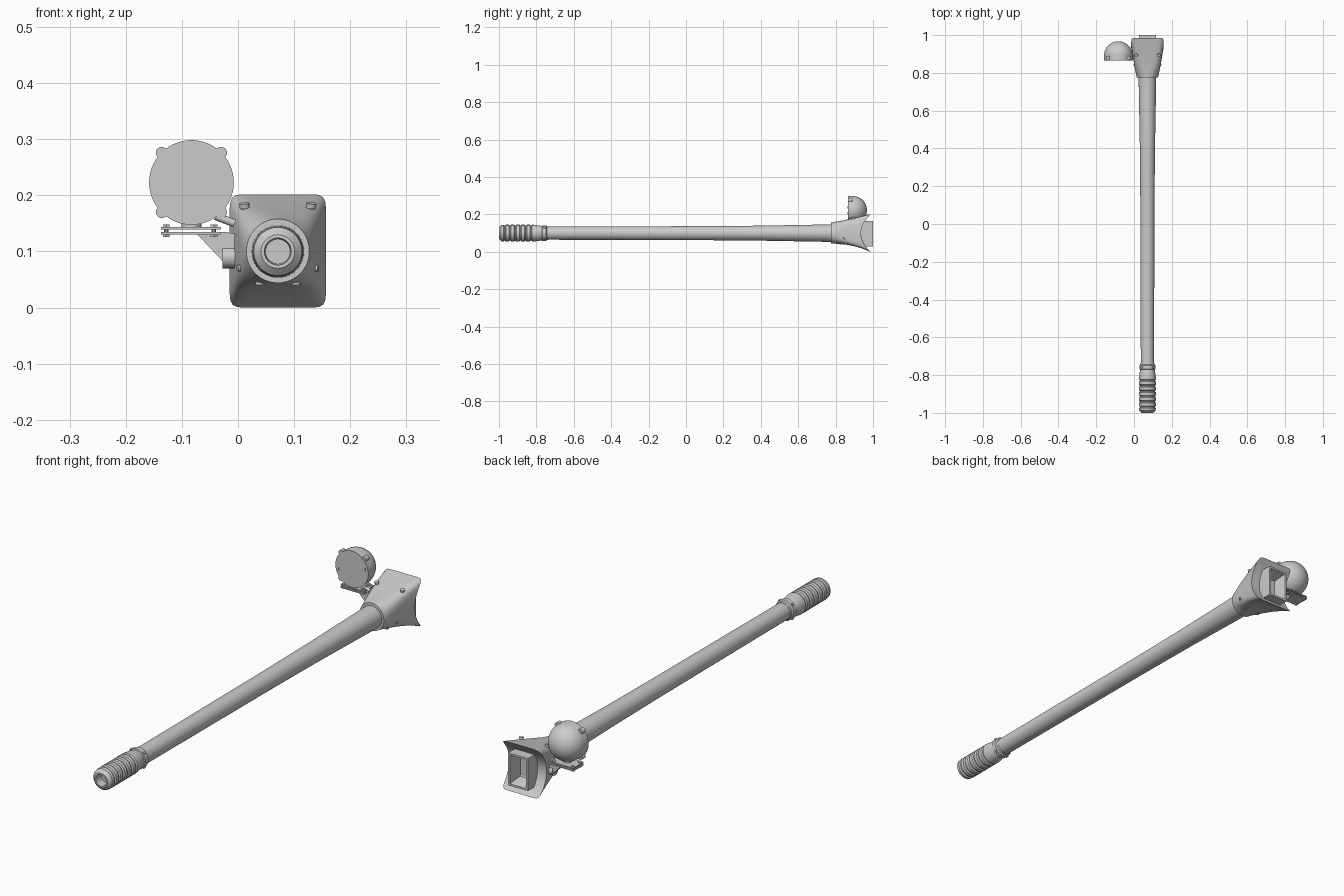
import bpy, bmesh, math
from mathutils import Vector, Matrix

if "Cube" in bpy.data.objects:
    bpy.data.objects.remove(bpy.data.objects["Cube"])

AX, AZ = 0.071, 0.10          # tube axis
GREY = bpy.data.materials.new("grey")
GREY.diffuse_color = (0.6, 0.6, 0.6, 1)
GREY.use_nodes = True
GREY.node_tree.nodes["Principled BSDF"].inputs["Base Color"].default_value = GREY.diffuse_color


def finish(bm, name, angle=35):
    bmesh.ops.recalc_face_normals(bm, faces=bm.faces)
    me = bpy.data.meshes.new(name)
    bm.to_mesh(me)
    bm.free()
    me.materials.append(GREY)
    ob = bpy.data.objects.new(name, me)
    bpy.context.collection.objects.link(ob)
    bpy.ops.object.select_all(action='DESELECT')
    ob.select_set(True)
    bpy.context.view_layer.objects.active = ob
    bpy.ops.object.shade_smooth_by_angle(angle=math.radians(angle))
    return ob


def loft(name, rings, angle=35):
    """Skin a list of equal-length point rings and cap both ends."""
    bm = bmesh.new()
    vs = [[bm.verts.new(p) for p in r] for r in rings]
    n = len(rings[0])
    for a, b in zip(vs, vs[1:]):
        for i in range(n):
            j = (i + 1) % n
            bm.faces.new((a[i], a[j], b[j], b[i]))
    bm.faces.new(vs[0])
    bm.faces.new(vs[-1])
    return finish(bm, name, angle)


def lathe(name, profile, cx, cz, n=40):
    """Revolve (y, radius) points around an axis parallel to y."""
    return loft(name, [[(cx + r * math.cos(2 * math.pi * i / n), y,
                         cz + r * math.sin(2 * math.pi * i / n)) for i in range(n)]
                       for y, r in profile])


def rod(name, a, b, r, n=16):
    a, b = Vector(a), Vector(b)
    m = Matrix.Translation((a + b) / 2) @ (b - a).to_track_quat('Z', 'Y').to_matrix().to_4x4()
    bm = bmesh.new()
    bmesh.ops.create_cone(bm, cap_ends=True, segments=n, radius1=r, radius2=r,
                          depth=(b - a).length, matrix=m)
    return finish(bm, name)


def prism(name, pts, y0, y1):
    """Extrude an (x, z) outline along y."""
    return loft(name, [[(x, y, z) for x, z in pts] for y in (y0, y1)])


def box(name, x0, x1, y0, y1, z0, z1):
    return prism(name, [(x0, z0), (x1, z0), (x1, z1), (x0, z1)], y0, y1)


# ribbed hand grip with a shallow bore
grip = [(-0.965, 0.001), (-0.965, 0.022), (-1.0, 0.024), (-1.0, 0.030), (-0.988, 0.043)]
for k in range(6):
    y = -0.975 + 0.028 * k
    grip += [(y, 0.045), (y + 0.004, 0.040), (y + 0.008, 0.040), (y + 0.012, 0.045)]
grip += [(-0.815, 0.045), (-0.785, 0.041), (-0.77, 0.038), (-0.768, 0.042),
         (-0.748, 0.042), (-0.744, 0.037), (-0.735, 0.036), (-0.735, 0.001)]
lathe("grip", grip, AX, AZ)

# collar screws
for k in range(4):
    a = math.pi / 4 + k * math.pi / 2
    c, s = math.cos(a), math.sin(a)
    rod("collar_screw", (AX + 0.036 * c, -0.758, AZ + 0.036 * s),
        (AX + 0.046 * c, -0.758, AZ + 0.046 * s), 0.006, 10)

# long tube, widening slowly toward the rear
lathe("tube", [(-0.75, 0.001), (-0.75, 0.035), (0.1, 0.0375), (0.4, 0.040),
               (0.62, 0.044), (0.79, 0.047), (0.79, 0.001)], AX, AZ)


# flared socket: round at the tube, rounded rectangle with a saddle-cut rear edge
def rear(z):
    return 0.935 + 0.051 * min(1, abs(z - AZ) / 0.1) ** 2


def section(t, scale=1.0, back=0.0, n=96):
    p = 2 + 10 * t ** 1.5
    pts = []
    for i in range(n):
        c, s = math.cos(2 * math.pi * i / n), math.sin(2 * math.pi * i / n)
        r = scale * (abs(c) ** p + abs(s) ** p) ** (-1 / p)
        hz = 0.058 + 0.044 * t ** 1.2 if s > 0 else 0.056 + 0.044 * t ** 2.2
        z = AZ + r * s * hz
        # the slice moves from flat to the saddle shape
        full = AZ + r / scale * s * (0.102 if s > 0 else 0.1)
        end = rear(z) if t == 1 else rear(full)
        y = 0.775 + t * (end + back - 0.775)
        pts.append((AX + r * c * (0.056 + 0.030 * t ** 0.9), y, z))
    return pts


loft("flared_socket",
     [section(0, 0.8)] + [section(k / 14) for k in range(15)]
     + [section(1, s) for s in (0.8, 0.6, 0.4, 0.2, 0.02)], 40)

# raised rectangular duct in the rear saddle
bm = bmesh.new()
bmesh.ops.create_cube(bm, size=1, matrix=Matrix.Translation((AX, 0.955, 0.0975))
                      @ Matrix.Diagonal((0.09, 0.09, 0.135, 1)))
mouth = max(bm.faces, key=lambda f: f.calc_center_median().y)
bmesh.ops.inset_region(bm, faces=[mouth], thickness=0.008, use_even_offset=True)
floor = bmesh.ops.extrude_discrete_faces(bm, faces=[mouth])["faces"][0]
mid = floor.calc_center_median()
for v in floor.verts:
    v.co = mid + (v.co - mid) * 0.75 + Vector((0, -0.055, 0))
finish(bm, "rear_duct")

# socket screws, mirrored left and right
for sx in (-1, 1):
    x = AX + sx * 0.056
    rod("top_screw", (x, 0.90, 0.155), (x + sx * 0.004, 0.893, 0.183), 0.006, 12)
    rod("top_screw_head", (x + sx * 0.003, 0.894, 0.178), (x + sx * 0.004, 0.892, 0.186), 0.009, 12)
    rod("side_screw", (AX + sx * 0.055, 0.845, 0.072), (AX + sx * 0.072, 0.84, 0.070), 0.006, 12)
    rod("bottom_screw", (AX + sx * 0.032, 0.83, 0.055), (AX + sx * 0.032, 0.83, 0.040), 0.008, 12)

# domed side unit with a flat front
DX, DZ, DR = -0.083, 0.223, 0.0755
dome = [(0.865, 0.001), (0.865, DR)]
dome += [(0.892 + DR * math.sin(a), max(0.0005, DR * math.cos(a)))
         for a in [k * math.pi / 32 for k in range(17)]]
lathe("dome", dome, DX, DZ, 56)

# lugs around the dome rim and slots on its face
for sx in (-1, 1):
    for sz in (-1, 1):
        rod("dome_lug", (DX + sx * 0.053, 0.867, DZ + sz * 0.053),
            (DX + sx * 0.053, 0.89, DZ + sz * 0.053), 0.0105)
    box("face_slot", DX + sx * 0.061 - 0.001, DX + sx * 0.061 + 0.001, 0.864, 0.867,
        DZ + sx * 0.016 - 0.006, DZ + sx * 0.016 + 0.006)

# clamp plates, bolts, pedestal and arm joining the dome to the socket
for z in (0.130, 0.139):
    box("clamp_plate", -0.137, -0.030, 0.868, 0.935, z, z + 0.005)
for x in (-0.128, -0.043):
    for y in (0.878, 0.925):
        rod("clamp_bolt", (x, y, 0.126), (x, y, 0.148), 0.004, 10)
        rod("clamp_bolt_head", (x, y, 0.143), (x, y, 0.148), 0.007, 6)
        rod("clamp_nut", (x, y, 0.126), (x, y, 0.131), 0.007, 6)
rod("dome_pedestal", (DX, 0.895, 0.143), (DX, 0.895, 0.155), 0.018, 20)
prism("bracket_arm", [(-0.073, 0.131), (-0.022, 0.077), (-0.004, 0.077),
                      (-0.004, 0.131), (-0.022, 0.135)], 0.885, 0.912)
rod("bracket_knuckle", (-0.040, 0.875, 0.163), (-0.006, 0.875, 0.150), 0.007, 12)
rod("arm_bolt", (-0.028, 0.898, 0.09), (0.0, 0.898, 0.09), 0.020, 20)
